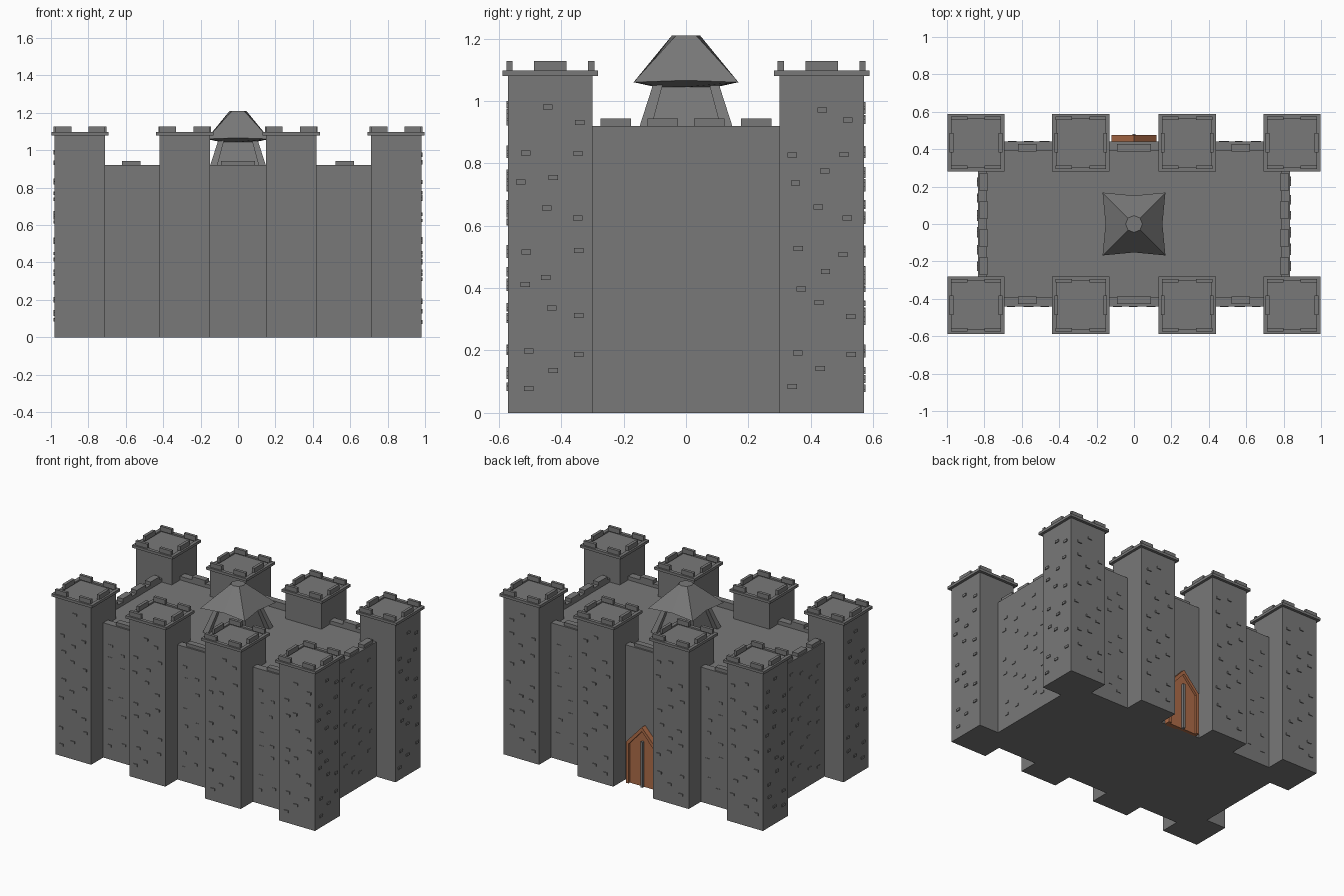
import bpy, bmesh, random
from mathutils import Vector

if "Cube" in bpy.data.objects:
    bpy.data.objects.remove(bpy.data.objects["Cube"])

random.seed(4)


def material(name, rgb):
    m = bpy.data.materials.new(name)
    m.diffuse_color = (*rgb, 1)
    m.use_nodes = True
    m.node_tree.nodes["Principled BSDF"].inputs["Base Color"].default_value = m.diffuse_color
    return m


STONE = material("grey stone", (0.19, 0.19, 0.19))
WOOD = material("brown wood", (0.42, 0.15, 0.065))


def finish(name, bm, mat):
    bmesh.ops.recalc_face_normals(bm, faces=bm.faces)
    me = bpy.data.meshes.new(name)
    bm.to_mesh(me)
    bm.free()
    me.materials.append(mat)
    ob = bpy.data.objects.new(name, me)
    bpy.context.collection.objects.link(ob)
    return ob


def box(bm, x0, x1, y0, y1, z0, z1):
    vs = bmesh.ops.create_cube(bm, size=1)["verts"]
    for v in vs:
        v.co = Vector((x1 if v.co.x > 0 else x0,
                       y1 if v.co.y > 0 else y0,
                       z1 if v.co.z > 0 else z0))
    return vs


def cbox(bm, cx, cy, hx, hy, z0, z1):
    return box(bm, cx - hx, cx + hx, cy - hy, cy + hy, z0, z1)


def recess_top(bm, z, rim, depth):
    """Sink the top face, leaving a raised rim around it."""
    top = [f for f in bm.faces if all(abs(v.co.z - z) < 1e-5 for v in f.verts)]
    bmesh.ops.inset_individual(bm, faces=top, thickness=rim)
    inner = bmesh.ops.extrude_face_region(bm, geom=top)
    bmesh.ops.delete(bm, geom=top, context='FACES_ONLY')
    for v in inner["geom"]:
        if isinstance(v, bmesh.types.BMVert):
            v.co.z -= depth


def loft(bm, rings):
    """Skin between closed rings of equal length and cap both ends."""
    rv = [[bm.verts.new(p) for p in r] for r in rings]
    n = len(rv[0])
    for a, b in zip(rv, rv[1:]):
        for i in range(n):
            bm.faces.new((a[i], a[(i + 1) % n], b[(i + 1) % n], b[i]))
    bm.faces.new(rv[0])
    bm.faces.new(rv[-1])


# main keep block with sunken roof deck and low parapet
bm = bmesh.new()
box(bm, -0.835, 0.835, -0.44, 0.44, 0, 0.92)
bmesh.ops.recalc_face_normals(bm, faces=bm.faces)
recess_top(bm, 0.92, 0.07, 0.025)
finish("keep_walls", bm, STONE)

# merlons along the parapet
bm = bmesh.new()
for s in (-1, 1):
    for x, h in ((-0.57, 0.05), (0, 0.09), (0.57, 0.05)):
        cbox(bm, x, s * 0.408, h, 0.02, 0.915, 0.943)
    for y in (-0.225, -0.075, 0.075, 0.225):
        cbox(bm, s * 0.805, y, 0.022, 0.049, 0.915, 0.943)
finish("parapet_merlons", bm, STONE)

# eight towers, each with an overhanging cap and merlons
TOWER_X = (-0.845, -0.285, 0.285, 0.845)
for cx in TOWER_X:
    for s in (-1, 1):
        cy = s * 0.435
        bm = bmesh.new()
        cbox(bm, cx, cy, 0.135, 0.135, 0, 1.083)
        finish("tower_shaft", bm, STONE)
        bm = bmesh.new()
        cbox(bm, cx, cy, 0.153, 0.153, 1.08, 1.098)
        bmesh.ops.recalc_face_normals(bm, faces=bm.faces)
        recess_top(bm, 1.098, 0.033, 0.01)
        for t in (-1, 1):
            for u in (-1, 1):
                cbox(bm, cx + u * 0.09, cy + t * 0.131, 0.044, 0.01, 1.095, 1.128)
            cbox(bm, cx + t * 0.131, cy, 0.01, 0.052, 1.095, 1.128)
        finish("tower_cap", bm, STONE)


# raised stone blocks scattered over the outer wall faces
def stones(bm, axis, sign, plane, c, half, z_top, cols, rows, size, out):
    for r in range(rows):
        for k in range(cols):
            if cols > 2 and (r + k) % 3 == 2:
                continue
            u = c - half + (k + 0.5) * 2 * half / cols + random.uniform(-0.015, 0.015)
            z = 0.09 + (z_top - 0.12) * (r + 0.35 * (k % 2)) / rows + random.uniform(-0.015, 0.015)
            if axis == 'y':
                cbox(bm, u, sign * plane, size, out, z - 0.008, z + 0.008)
            else:
                cbox(bm, sign * plane, u, out, size, z - 0.008, z + 0.008)


bm = bmesh.new()
for s in (-1, 1):
    for cx in TOWER_X:
        stones(bm, 'y', s, 0.57, cx, 0.12, 1.08, 3, 9, 0.015, 0.006)
        if abs(cx) > 0.5:
            stones(bm, 'x', 1 if cx > 0 else -1, 0.98, s * 0.435, 0.12, 1.08, 3, 9, 0.015, 0.006)
    for cx in (-0.565, 0.565):
        stones(bm, 'y', s, 0.44, cx, 0.13, 0.92, 3, 8, 0.015, 0.003)
    stones(bm, 'x', s, 0.835, 0, 0.27, 0.92, 6, 8, 0.015, 0.004)
stones(bm, 'y', -1, 0.44, 0, 0.13, 0.92, 3, 8, 0.015, 0.003)
finish("raised_wall_stones", bm, STONE)

# roof turret: tapered core, four splayed corner legs
Q = ((1, 1), (-1, 1), (-1, -1), (1, -1))


def square(cx, cy, h, z):
    return [(cx + a * h, cy + b * h, z) for a, b in Q]


bm = bmesh.new()
loft(bm, [square(0, 0, 0.12, 0.89), square(0, 0, 0.075, 1.07)])
finish("turret_core", bm, STONE)
bm = bmesh.new()
for a, b in Q:
    loft(bm, [square(a * 0.138, b * 0.138, 0.02, 0.89),
              square(a * 0.085, b * 0.085, 0.015, 1.07)])
finish("turret_legs", bm, STONE)


# flared roof of the turret: corners reach further out than the edge middles
def star(corner, mid, zc, zm):
    pts = []
    for i, (a, b) in enumerate(Q):
        c, d = Q[(i + 1) % 4]
        pts.append((a * corner, b * corner, zc))
        pts.append(((a + c) / 2 * mid, (b + d) / 2 * mid, zm))
    return pts


bm = bmesh.new()
loft(bm, [star(0.08, 0.1, 1.045, 1.045), star(0.168, 0.152, 1.06, 1.066),
          star(0.032, 0.045, 1.21, 1.21)])
finish("turret_roof", bm, STONE)


# pointed gate in the back wall, with a raised frame and a centre bar
def arch(w, eave, peak, z0=0):
    return [(-w, z0), (w, z0), (w, eave), (0, peak), (-w, eave)]


def at(pts, y):
    return [(x, y, z) for x, z in pts]


bm = bmesh.new()
loft(bm, [at(arch(0.105, 0.27, 0.385), 0.43), at(arch(0.105, 0.27, 0.385), 0.462)])
finish("gate_door", bm, WOOD)
bm = bmesh.new()
outer = [(-0.12, 0), (-0.12, 0.28), (0, 0.41), (0.12, 0.28), (0.12, 0)]
inner = [(0.1, 0), (0.1, 0.27), (0, 0.38), (-0.1, 0.27), (-0.1, 0)]
loft(bm, [at(outer + inner, 0.43), at(outer + inner, 0.477)])
finish("gate_frame", bm, WOOD)
bm = bmesh.new()
box(bm, -0.008, 0.008, 0.455, 0.48, 0, 0.31)
finish("gate_centre_bar", bm, STONE)
